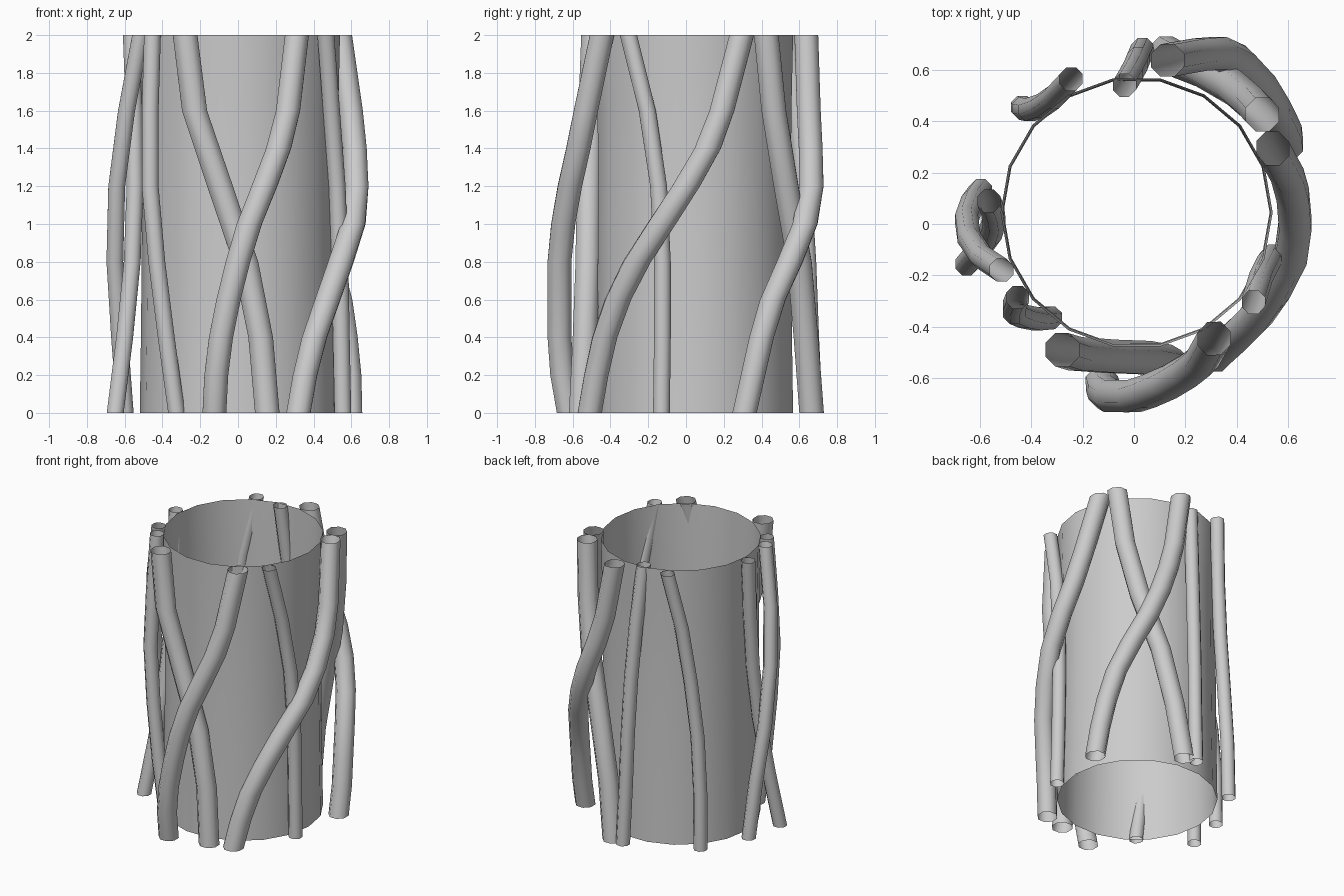
import bpy
import bmesh
from math import cos, sin, tau, radians, sqrt

if "Cube" in bpy.data.objects:
    bpy.data.objects.remove(bpy.data.objects["Cube"])


def skin_rings(name, rings, sides, turn=0.0):
    """Open tube through horizontal rings given as (x, y, z, radius, stretch x, stretch y)."""
    bm = bmesh.new()
    loops = []
    for x, y, z, r, kx, ky in rings:
        loop = []
        for i in range(sides):
            dx, dy = r * cos(tau * i / sides + turn), r * sin(tau * i / sides + turn)
            along = dx * kx + dy * ky  # widen along the lean so the tube keeps its thickness
            loop.append(bm.verts.new((x + dx + along * kx, y + dy + along * ky, z)))
        loops.append(loop)
    for low, high in zip(loops, loops[1:]):
        for i in range(sides):
            j = (i + 1) % sides
            bm.faces.new((low[i], low[j], high[j], high[i]))
    for f in bm.faces:
        f.smooth = True
    mesh = bpy.data.meshes.new(name)
    bm.to_mesh(mesh)
    bm.free()
    mesh.set_sharp_from_angle(angle=radians(60))
    obj = bpy.data.objects.new(name, mesh)
    bpy.context.collection.objects.link(obj)
    return obj


# Hollow trunk with a slight waist
trunk_profile = [(0, .53), (.4, .524), (.8, .52), (1.2, .518), (1.6, .521), (2, .53)]
skin_rings("trunk", [(.01, .045, z, r, 0, 0) for z, r in trunk_profile], 18)


def vine(name, radius, heights, points):
    rings = []
    last = len(points) - 1
    for i, (x, y) in enumerate(points):
        a, b = max(i - 1, 0), min(i + 1, last)
        dz = heights[b] - heights[a]
        sx, sy = (points[b][0] - points[a][0]) / dz, (points[b][1] - points[a][1]) / dz
        lean2 = sx * sx + sy * sy
        k = sqrt((sqrt(1 + lean2) - 1) / lean2) if lean2 > 1e-6 else 0
        rings.append((x, y, heights[i], radius, sx * k, sy * k))
    skin_rings(name, rings, 8, tau / 16)


FINE = [0, .2, .4, .6, .8, 1.0, 1.2, 1.4, 1.6, 2.0]
COARSE = [0, .4, .8, 1.2, 1.6, 2.0]

# Thick crossing vines, points run from the ground up
vine("thick_vine_front", .068, FINE,
     [(-.125, -.62), (-.115, -.655), (-.09, -.67), (-.05, -.67), (0, -.67),
      (.06, -.65), (.14, -.615), (.215, -.57), (.265, -.53), (.312, -.445)])
vine("thick_vine_right", .068, FINE,
     [(.32, -.51), (.355, -.475), (.405, -.43), (.475, -.36), (.545, -.26),
      (.61, -.13), (.628, .0), (.618, .115), (.597, .19), (.54, .295)])
vine("thick_vine_back", .068, FINE,
     [(.595, .31), (.59, .355), (.57, .40), (.54, .46), (.485, .55),
      (.41, .63), (.335, .665), (.26, .66), (.20, .65), (.13, .637)])
vine("thick_vine_front_inner", .07, COARSE,
     [(.155, -.555), (.12, -.535), (.04, -.52), (-.095, -.515), (-.23, -.505), (-.28, -.49)])
vine("thick_vine_back_inner", .07, COARSE,
     [(.125, .665), (.18, .635), (.27, .60), (.39, .53), (.465, .465), (.50, .425)])

# Thin vines
thin = {
    "thin_vine_right": [(.555, -.13), (.547, -.125), (.54, -.125), (.525, -.145), (.495, -.205), (.465, -.305)],
    "thin_vine_front_left": [(-.325, -.365), (-.38, -.37), (-.43, -.36), (-.465, -.345), (-.465, -.315), (-.453, -.285)],
    "thin_vine_left_outer": [(-.597, .13), (-.627, .09), (-.652, .02), (-.642, -.055), (-.59, -.13), (-.515, -.18)],
    "thin_vine_left_inner": [(-.65, -.155), (-.60, -.095), (-.56, -.04), (-.545, .01), (-.55, .05), (-.565, .09)],
    "thin_vine_back_left": [(-.435, .455), (-.43, .45), (-.405, .445), (-.36, .46), (-.31, .495), (-.245, .565)],
    "thin_vine_back": [(.033, .68), (.025, .66), (.018, .645), (.008, .62), (-.01, .585), (-.037, .54)],
}
for name, points in thin.items():
    vine(name, .048, COARSE, points)
